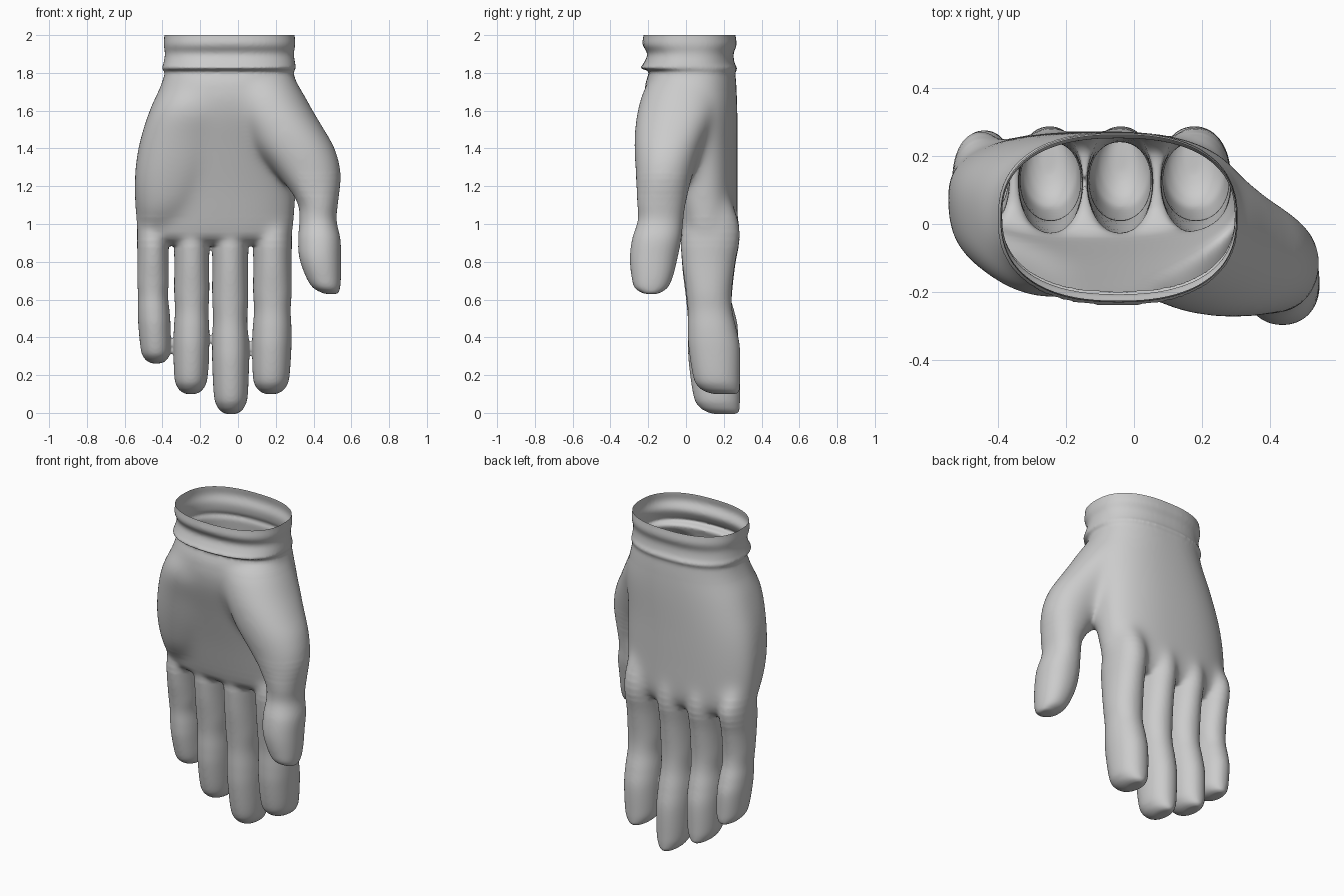
import bpy, bmesh, math
from mathutils import Vector

cube = bpy.data.objects.get("Cube")
if cube:
    bpy.data.objects.remove(cube)

SIDES = 64


def spline(a, b, c, d, t):
    """Catmull-Rom step between sections b and c."""
    return [q + 0.5 * t * (r - p + t * (2 * p - 5 * q + 4 * r - s + t * (3 * (q - r) + s - p)))
            for p, q, r, s in zip(a, b, c, d)]


def power(value, exponent):
    return math.copysign(abs(value) ** exponent, value)


def loft(bm, sections, squareness=2.0, steps=5):
    """Closed skin through sections of (z, x min, x max, y min, y max)."""
    last = len(sections) - 1
    dense = []
    for i in range(last):
        near = [sections[min(max(i + k, 0), last)] for k in (-1, 0, 1, 2)]
        dense += [spline(*near, s / steps) for s in range(steps)]
    dense.append(sections[-1])
    rings = []
    for z, x0, x1, y0, y1 in dense:
        ring = []
        for k in range(SIDES):
            angle = math.tau * k / SIDES
            u = power(math.cos(angle), 2 / squareness)
            v = power(math.sin(angle), 2 / squareness)
            ring.append(bm.verts.new(((x0 + x1 + (x1 - x0) * u) / 2,
                                      (y0 + y1 + (y1 - y0) * v) / 2, z)))
        rings.append(ring)
    faces = [bm.faces.new(rings[0]), bm.faces.new(rings[-1])]
    for low, high in zip(rings, rings[1:]):
        for k in range(SIDES):
            n = (k + 1) % SIDES
            faces.append(bm.faces.new((low[k], low[n], high[n], high[k])))
    bmesh.ops.recalc_face_normals(bm, faces=faces)


# Finger profile: share of length, share of width, front y, back y
FINGER = [(0, .25, .15, .265), (.012, .5, .11, .28), (.04, .74, .07, .284),
          (.1, .92, .04, .286), (.28, 1, .015, .286), (.4, .99, .01, .268),
          (.52, .93, .01, .245), (.64, .98, 0, .242), (.82, .97, -.02, .26),
          (1, 1, -.025, .288), (1.14, .9, .02, .265), (1.3, .5, .09, .2)]


def finger(bm, tip_z, tip_x, base_x, width, inset=0):
    sections = []
    for t, w, front, back in FINGER:
        x = tip_x + (base_x - tip_x) * min(t * 2, 1)
        half = w * width / 2
        sections.append((tip_z + t * (.95 - tip_z), x - half, x + half,
                         front + inset, back - inset))
    loft(bm, sections, 2.1)


bm = bmesh.new()

# Palm and wrist cuff, running above the rim so that it can be cut open
loft(bm, [(.89, -.45, .22, .03, .22), (.93, -.515, .27, -.03, .25),
          (1.0, -.538, .295, -.055, .27), (1.2, -.55, .31, -.105, .272),
          (1.4, -.53, .32, -.16, .272), (1.6, -.47, .34, -.215, .272),
          (1.72, -.415, .318, -.22, .268), (1.79, -.39, .297, -.2, .262),
          (1.81, -.393, .298, -.2, .265), (1.825, -.402, .306, -.24, .272),
          (1.85, -.395, .303, -.225, .258), (1.9, -.387, .296, -.205, .252),
          (1.95, -.393, .303, -.23, .268), (2, -.39, .3, -.225, .262),
          (2.06, -.39, .3, -.225, .26)], 2.4)

# Pad below the little finger side of the palm
loft(bm, [(.96, -.5, -.36, 0, .1), (1.08, -.535, -.22, -.085, .2),
          (1.25, -.545, -.12, -.14, .2), (1.45, -.515, -.05, -.185, .2),
          (1.62, -.455, 0, -.22, .2), (1.74, -.36, -.05, -.18, .1)], 2.2)

# Thumb and its base
loft(bm, [(.63, .46, .53, -.22, -.15), (.66, .4, .54, -.27, -.1),
          (.72, .36, .545, -.288, -.07), (.82, .325, .545, -.297, -.045),
          (.92, .318, .542, -.285, -.025), (1.02, .325, .522, -.255, -.015),
          (1.12, .31, .53, -.258, 0), (1.27, .2, .547, -.268, .04),
          (1.4, .09, .515, -.275, .085), (1.5, .03, .458, -.272, .13),
          (1.6, -.03, .398, -.258, .18), (1.72, -.08, .33, -.22, .2),
          (1.8, -.05, .27, -.15, .15)], 2.15)

# Little, ring, middle and index fingers
finger(bm, .262, -.432, -.45, .17, .012)
finger(bm, .1, -.25, -.245, .19)
finger(bm, -.006, -.037, -.041, .194)
finger(bm, .1, .174, .182, .208)

mesh = bpy.data.meshes.new("hand_shell")
bm.to_mesh(mesh)
bm.free()
hand = bpy.data.objects.new("hand_shell", mesh)
bpy.context.collection.objects.link(hand)

# Fuse the parts into one skin
fuse = hand.modifiers.new("fuse", 'REMESH')
fuse.mode = 'VOXEL'
fuse.voxel_size = .0085
soften = hand.modifiers.new("soften", 'SMOOTH')
soften.factor = .5
soften.iterations = 6
graph = bpy.context.evaluated_depsgraph_get()
skin = bpy.data.meshes.new_from_object(hand.evaluated_get(graph))
hand.modifiers.clear()

# Blend the palm, pads and knuckles, fading out towards fingers, thumb and cuff
bm = bmesh.new()
bm.from_mesh(skin)
for step in range(5):
    low, high = .88 + step * .04, 1.78 - step * .015
    palm = [v for v in bm.verts if low < v.co.z < high
            and (v.co.x < .32 or v.co.z > 1.15 + step * .03)]
    for repeat in range(18):
        bmesh.ops.smooth_vert(bm, verts=palm, factor=.5, use_axis_x=True,
                              use_axis_y=True, use_axis_z=True)

# Cut the wrist open at the rim
bmesh.ops.bisect_plane(bm, geom=bm.verts[:] + bm.edges[:] + bm.faces[:],
                       plane_co=Vector((0, 0, 2)), plane_no=Vector((0, 0, 1)),
                       clear_outer=True)
bm.to_mesh(skin)
bm.free()
hand.data = skin
skin.name = "hand_shell"

# Plain grey material
grey = bpy.data.materials.new("plain grey")
grey.use_nodes = True
colour = (.6, .6, .6, 1)
grey.diffuse_color = colour
grey.node_tree.nodes["Principled BSDF"].inputs["Base Color"].default_value = colour
skin.materials.clear()
skin.materials.append(grey)
for face in skin.polygons:
    face.use_smooth = True
